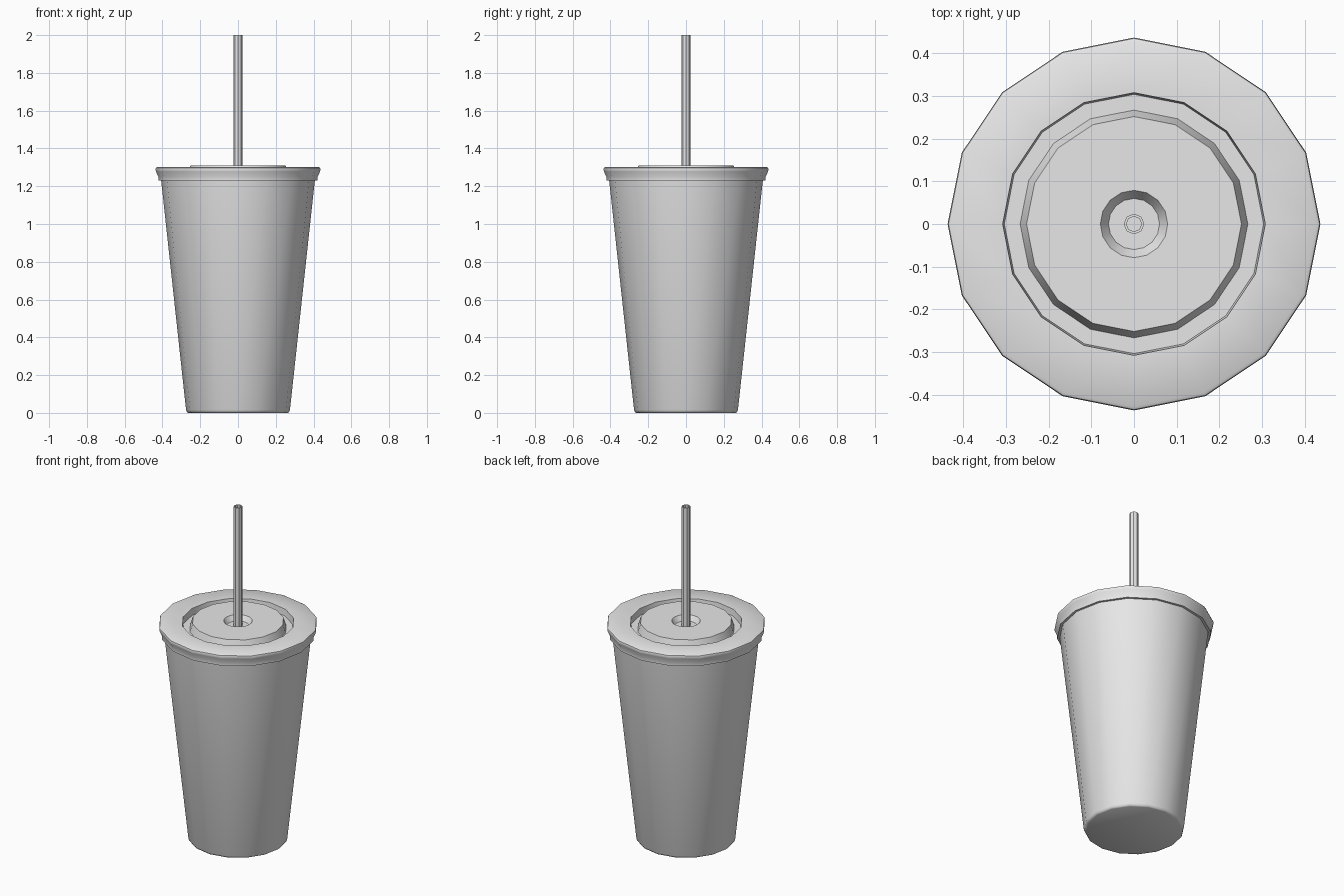
import bpy
import bmesh
from math import cos, sin, tau, radians

cube = bpy.data.objects.get("Cube")
if cube:
    bpy.data.objects.remove(cube, do_unlink=True)

grey = bpy.data.materials.new("light_grey_plastic")
grey.use_nodes = True
colour = (0.8, 0.8, 0.8, 1)
grey.diffuse_color = colour
grey.node_tree.nodes["Principled BSDF"].inputs["Base Color"].default_value = colour


def lathe(name, profile, sides, angle, cap_start=False, cap_end=False):
    """Turn a (radius, height) profile around the z axis."""
    bm = bmesh.new()
    rings = [[bm.verts.new((r * cos(tau * i / sides), r * sin(tau * i / sides), z))
              for i in range(sides)] for r, z in profile]
    for low, high in zip(rings, rings[1:]):
        for i in range(sides):
            j = (i + 1) % sides
            bm.faces.new((low[i], low[j], high[j], high[i]))
    if cap_start:
        bm.faces.new(rings[0][::-1])
    if cap_end:
        bm.faces.new(rings[-1])
    mesh = bpy.data.meshes.new(name)
    bm.to_mesh(mesh)
    bm.free()
    mesh.materials.append(grey)
    obj = bpy.data.objects.new(name, mesh)
    bpy.context.collection.objects.link(obj)
    bpy.ops.object.select_all(action="DESELECT")
    obj.select_set(True)
    bpy.context.view_layer.objects.active = obj
    bpy.ops.object.shade_smooth_by_angle(angle=radians(angle))
    return obj


# Tapered cup with a softened foot
lathe("cup", [(0.262, 0), (0.27, 0.004), (0.275, 0.015), (0.41, 1.26)],
      16, 50, cap_start=True, cap_end=True)

# Lid: skirt, flared rim, groove, raised disc and straw recess
lathe("lid", [(0.408, 1.23), (0.422, 1.23), (0.422, 1.25), (0.434, 1.277),
              (0.437, 1.288), (0.435, 1.297), (0.428, 1.301),
              (0.308, 1.301), (0.304, 1.262), (0.267, 1.262),
              (0.252, 1.31), (0.079, 1.31), (0.06, 1.28)],
      16, 40, cap_end=True)

# Hollow straw with a thin wall
lathe("straw", [(0.024, 1.27), (0.024, 2.0), (0.018, 2.0), (0.018, 1.29)],
      8, 30, cap_start=True, cap_end=True)
